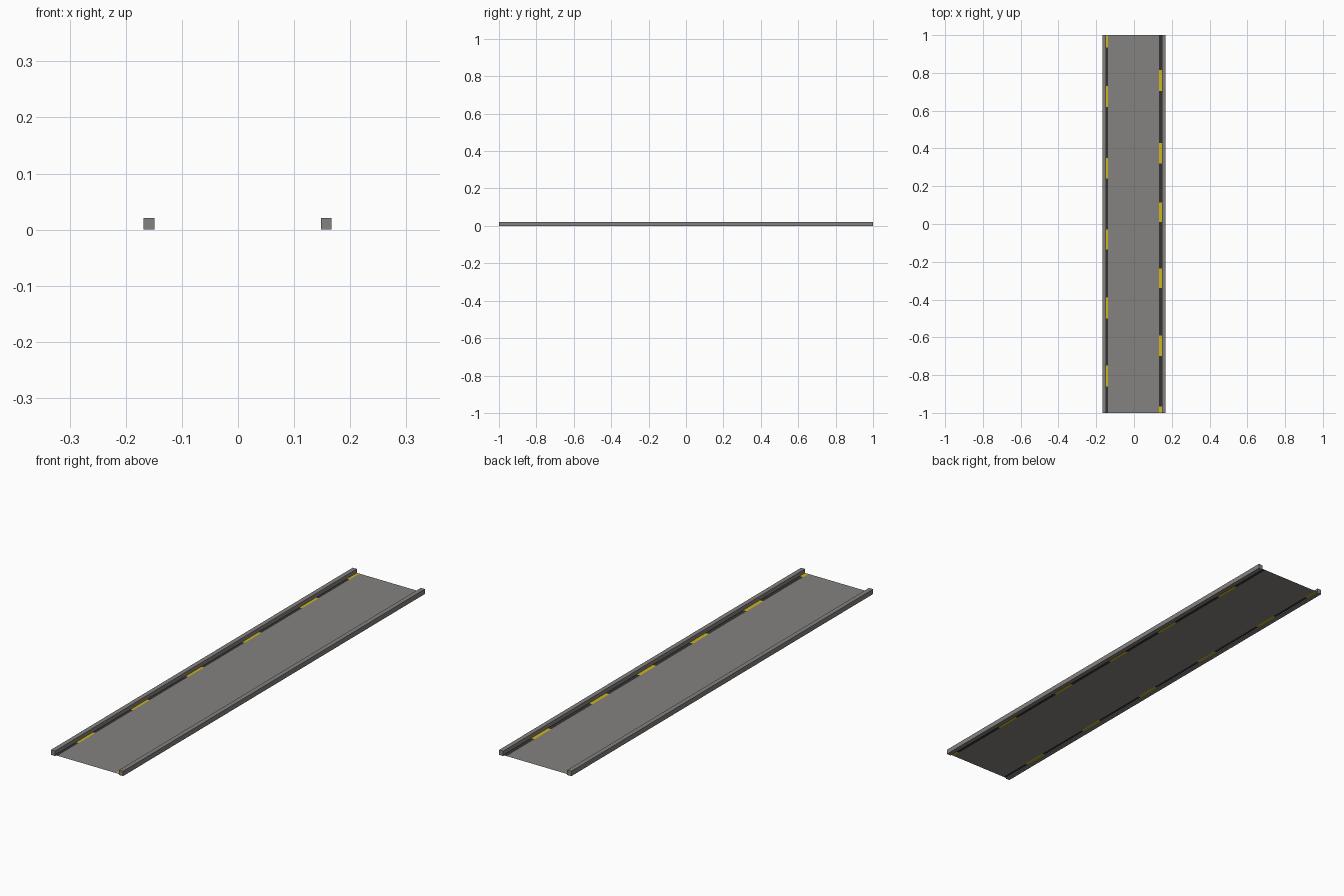
import bpy, bmesh

if "Cube" in bpy.data.objects:
    bpy.data.objects.remove(bpy.data.objects["Cube"])

def material(name, rgb):
    m = bpy.data.materials.new(name)
    m.diffuse_color = (*rgb, 1)
    m.use_nodes = True
    m.node_tree.nodes["Principled BSDF"].inputs["Base Color"].default_value = m.diffuse_color
    return m

GREY = material("concrete grey", (0.235, 0.225, 0.215))
DARK = material("dark asphalt", (0.036, 0.034, 0.032))
YELLOW = material("marking yellow", (0.62, 0.47, 0.01))
DECK_Z = 0.004

def new_object(name, bm, mats):
    me = bpy.data.meshes.new(name)
    bm.to_mesh(me)
    bm.free()
    for m in mats:
        me.materials.append(m)
    ob = bpy.data.objects.new(name, me)
    bpy.context.collection.objects.link(ob)
    return ob

def rect(bm, x0, x1, y0, y1, mat=0):
    f = bm.faces.new([bm.verts.new((x, y, DECK_Z)) for x, y in
                      ((x0, y0), (x1, y0), (x1, y1), (x0, y1))])
    f.material_index = mat

# raised kerbs along both edges
def kerb(name, x0, x1, h=0.0205):
    bm = bmesh.new()
    bmesh.ops.create_cube(bm, size=1)
    for v in bm.verts:
        v.co = (x0 if v.co.x < 0 else x1, v.co.y * 2, 0 if v.co.z < 0 else h)
    new_object(name, bm, [GREY])

kerb("left_kerb", -0.168, -0.149)
kerb("right_kerb", 0.148, 0.167)

# thin road deck between the edge strips
bm = bmesh.new()
rect(bm, -0.137, 0.132, -1, 1)
new_object("road_deck", bm, [GREY])

# dark edge strips, cut into yellow dashes
def edge_strip(name, x0, x1, dashes):
    bm = bmesh.new()
    y = -1.0
    for a, b in dashes:
        if a > y:
            rect(bm, x0, x1, y, a, 0)
        rect(bm, x0, x1, a, b, 1)
        y = b
    if y < 1:
        rect(bm, x0, x1, y, 1, 0)
    new_object(name, bm, [DARK, YELLOW])

edge_strip("left_edge_strip", -0.149, -0.137,
           [(-0.86, -0.75), (-0.50, -0.39), (-0.135, -0.03),
            (0.24, 0.35), (0.62, 0.73), (0.935, 1.0)])
edge_strip("right_edge_strip", 0.132, 0.148,
           [(-1.0, -0.965), (-0.70, -0.59), (-0.34, -0.235),
            (0.01, 0.115), (0.32, 0.43), (0.705, 0.815)])
